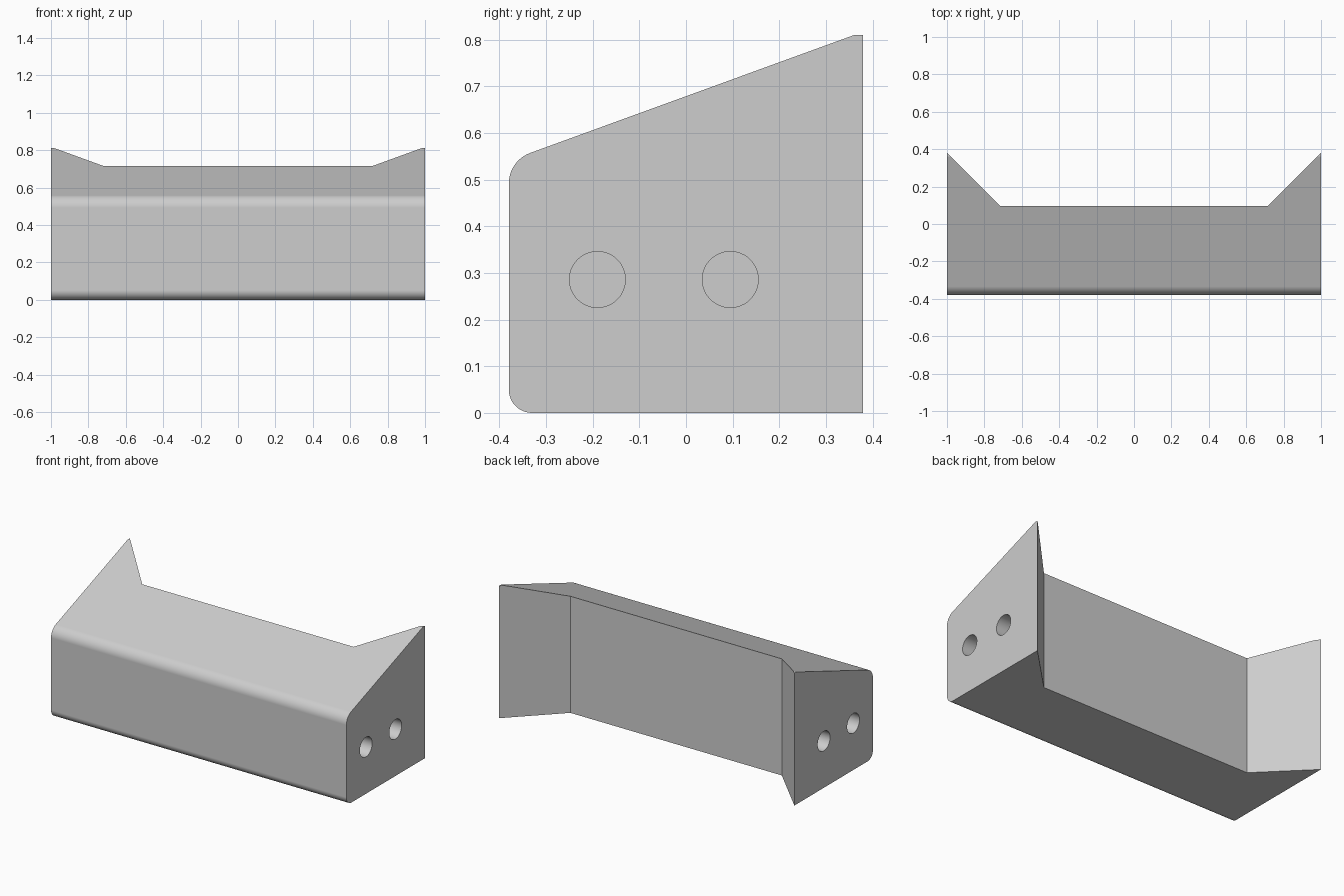
import bpy, bmesh, math
from mathutils import Vector, Matrix

cube = bpy.data.objects.get("Cube")
if cube:
    bpy.data.objects.remove(cube, do_unlink=True)

grey = bpy.data.materials.new("plain grey")
grey.use_nodes = True
colour = (0.61, 0.61, 0.61, 1)
grey.diffuse_color = colour
grey.node_tree.nodes["Principled BSDF"].inputs["Base Color"].default_value = colour


def fillet(before, corner, after, radius, steps=12):
    """Points of an arc that rounds a corner of a profile."""
    c = Vector(corner)
    a = (Vector(before) - c).normalized()
    b = (Vector(after) - c).normalized()
    half = a.angle(b) / 2
    start = c + a * radius / math.tan(half)
    centre = c + (a + b).normalized() * radius / math.sin(half)
    sweep = (start - centre).angle_signed(c - centre) * 2
    return [centre + Matrix.Rotation(-sweep * i / steps, 2) @ (start - centre)
            for i in range(steps + 1)]


def prism(name, points, offset):
    """Extrude a closed outline along an offset vector."""
    bm = bmesh.new()
    face = bm.faces.new([bm.verts.new(p) for p in points])
    grown = bmesh.ops.extrude_face_region(bm, geom=[face])["geom"]
    bmesh.ops.translate(bm, vec=offset,
                        verts=[g for g in grown if isinstance(g, bmesh.types.BMVert)])
    bmesh.ops.recalc_face_normals(bm, faces=bm.faces)
    mesh = bpy.data.meshes.new(name)
    bm.to_mesh(mesh)
    bm.free()
    mesh.materials.append(grey)
    obj = bpy.data.objects.new(name, mesh)
    bpy.context.collection.objects.link(obj)
    return obj


# Side profile: rounded front corners and a sloping top with a short flat
front, back, top = -0.38, 0.45, 0.81
slope = math.tan(math.radians(20))
lip_y = 0.36
nose = (front, top - slope * (lip_y - front))
toe, heel, lip = (front, 0), (back, 0), (lip_y, top)
profile = (fillet(heel, toe, nose, 0.05) + fillet(toe, nose, lip, 0.07)
           + [Vector(lip), Vector((back, top)), Vector(heel)])
body = prism("bracket_body", [(-1, p.x, p.y) for p in profile], (2, 0, 0))

# Recess open to the back, with splayed ends that meet the sides in sharp edges
wall_y, wall_x, reach = 0.096, 0.716, 0.5
recess = prism("recess_cutter", [(-wall_x, wall_y, -0.1), (wall_x, wall_y, -0.1),
                                 (wall_x + reach, wall_y + reach, -0.1),
                                 (-wall_x - reach, wall_y + reach, -0.1)], (0, 0, 1.2))
cutters = [recess]

# Two blind screw holes in each end
hole_radius, hole_z, depth, sides = 0.06, 0.286, 0.19, 48
for side, label in ((1, "left"), (-1, "right")):
    for y, place in ((-0.19, "front"), (0.095, "rear")):
        ring = [(side * (1 - depth), y + hole_radius * math.cos(math.tau * i / sides),
                 hole_z + hole_radius * math.sin(math.tau * i / sides))
                for i in range(sides)]
        cutters.append(prism(f"{label}_{place}_hole_cutter", ring,
                             (side * (depth + 0.1), 0, 0)))

for cutter in cutters:
    cut = body.modifiers.new(cutter.name, "BOOLEAN")
    cut.operation, cut.solver, cut.object = "DIFFERENCE", "EXACT", cutter
bpy.context.view_layer.update()
bpy.ops.object.select_all(action="DESELECT")
bpy.context.view_layer.objects.active = body
body.select_set(True)
for cutter in cutters:
    bpy.ops.object.modifier_apply(modifier=cutter.name)
for cutter in cutters:
    bpy.data.objects.remove(cutter, do_unlink=True)

# Smooth fillets and holes, flat large faces
bpy.ops.object.shade_smooth_by_angle(angle=math.radians(15))
weighted = body.modifiers.new("even_shading", "WEIGHTED_NORMAL")
weighted.keep_sharp = True
